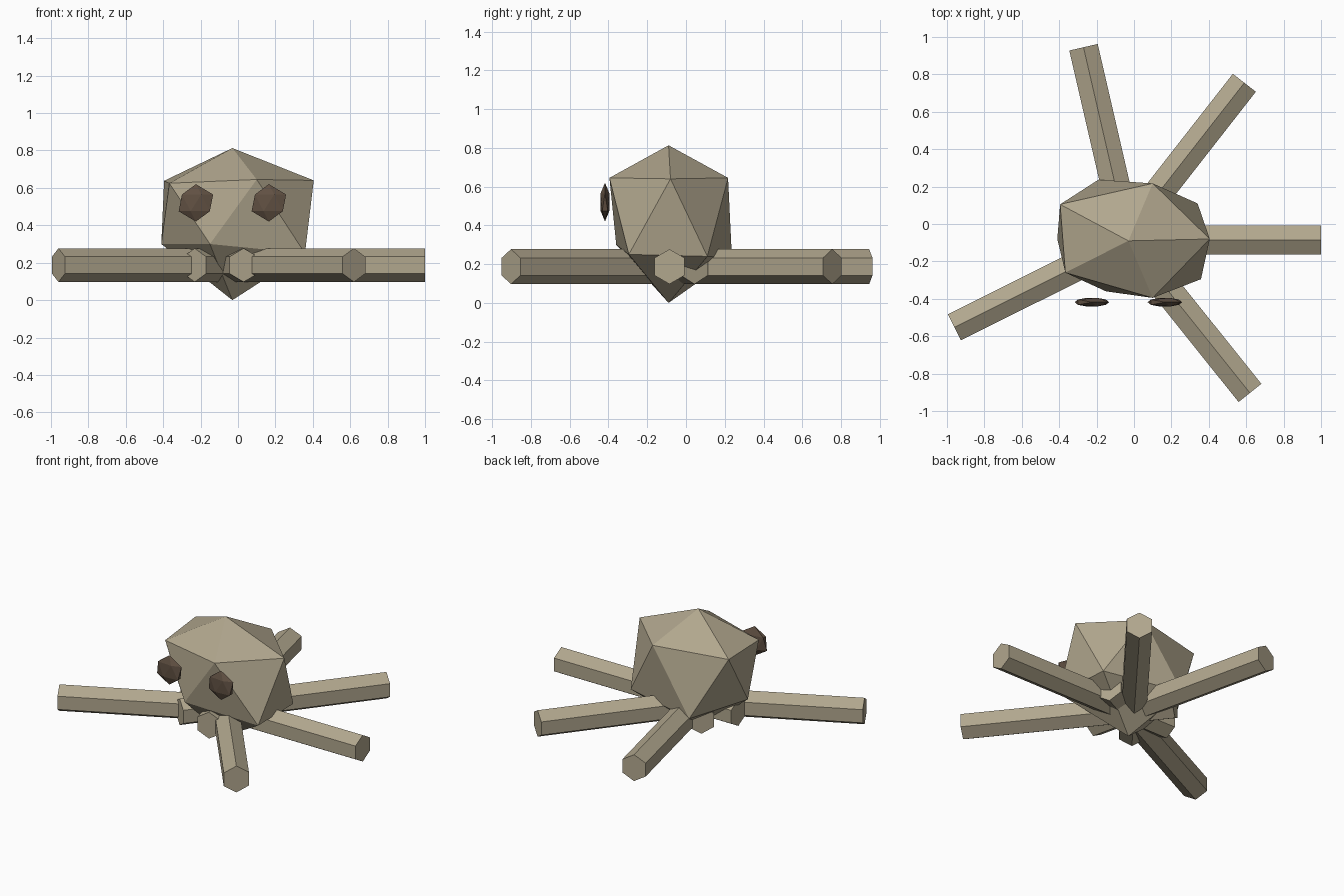
import bpy, bmesh, math
from mathutils import Vector, Matrix

if "Cube" in bpy.data.objects:
    bpy.data.objects.remove(bpy.data.objects["Cube"])


def material(name, rgb):
    m = bpy.data.materials.new(name)
    m.diffuse_color = (*rgb, 1)
    m.use_nodes = True
    m.node_tree.nodes["Principled BSDF"].inputs["Base Color"].default_value = m.diffuse_color
    return m


TAN = material("dusty tan", (0.44, 0.385, 0.27))
BROWN = material("dark brown", (0.12, 0.082, 0.056))


def finish(name, bm, mat):
    bmesh.ops.recalc_face_normals(bm, faces=bm.faces)
    me = bpy.data.meshes.new(name)
    bm.to_mesh(me)
    bm.free()
    me.materials.append(mat)
    ob = bpy.data.objects.new(name, me)
    bpy.context.collection.objects.link(ob)
    return ob


# body: lumpy icosahedron, two staggered rings of five plus the poles
upper = [(0.405, -0.08, 0.64), (0.10, 0.217, 0.645), (-0.395, 0.105, 0.638),
         (-0.367, -0.26, 0.625), (0.10, -0.395, 0.645)]
lower = [(0.34, 0.11, 0.24), (-0.19, 0.237, 0.23), (-0.41, -0.08, 0.30),
         (-0.15, -0.36, 0.30), (0.358, -0.295, 0.25)]
bm = bmesh.new()
top = bm.verts.new((-0.03, -0.09, 0.813))
bottom = bm.verts.new((-0.03, -0.09, 0))
up = [bm.verts.new(p) for p in upper]
lo = [bm.verts.new(p) for p in lower]
for i in range(5):
    j = (i + 1) % 5
    bm.faces.new((top, up[i], up[j]))
    bm.faces.new((up[i], lo[i], up[j]))
    bm.faces.new((up[j], lo[i], lo[j]))
    bm.faces.new((bottom, lo[j], lo[i]))
finish("body", bm, TAN)

# legs: hexagonal rods that run through the body, given by outer end and heading
LENGTH, RADIUS = 1.335, 0.09
legs = [(1.0, -0.085, 0), (0.59, 0.755, 52), (-0.27, 0.945, 103),
        (-0.96, -0.552, 206.5), (0.62, -0.903, -51.3)]
for n, (x, y, deg) in enumerate(legs, 1):
    a = math.radians(deg)
    mid = Vector((x, y, 0.187)) - Vector((math.cos(a), math.sin(a), 0)) * LENGTH / 2
    mat = (Matrix.Translation(mid) @ Matrix.Rotation(a, 4, 'Z')
           @ Matrix.Rotation(math.pi / 2, 4, 'Y') @ Matrix.Rotation(math.pi / 2, 4, 'Z'))
    bm = bmesh.new()
    bmesh.ops.create_cone(bm, cap_ends=True, segments=6, radius1=RADIUS,
                          radius2=RADIUS, depth=LENGTH, matrix=mat)
    finish(f"leg_{n}", bm, TAN)

# eyes: flattened icosahedra floating just ahead of the face
for name, x in (("left_eye", -0.225), ("right_eye", 0.165)):
    bm = bmesh.new()
    bmesh.ops.create_icosphere(bm, subdivisions=1, radius=1)
    bmesh.ops.scale(bm, vec=(0.103, 0.027, 0.1), verts=bm.verts)
    bmesh.ops.translate(bm, vec=(x, -0.418, 0.52), verts=bm.verts)
    finish(name, bm, BROWN)
